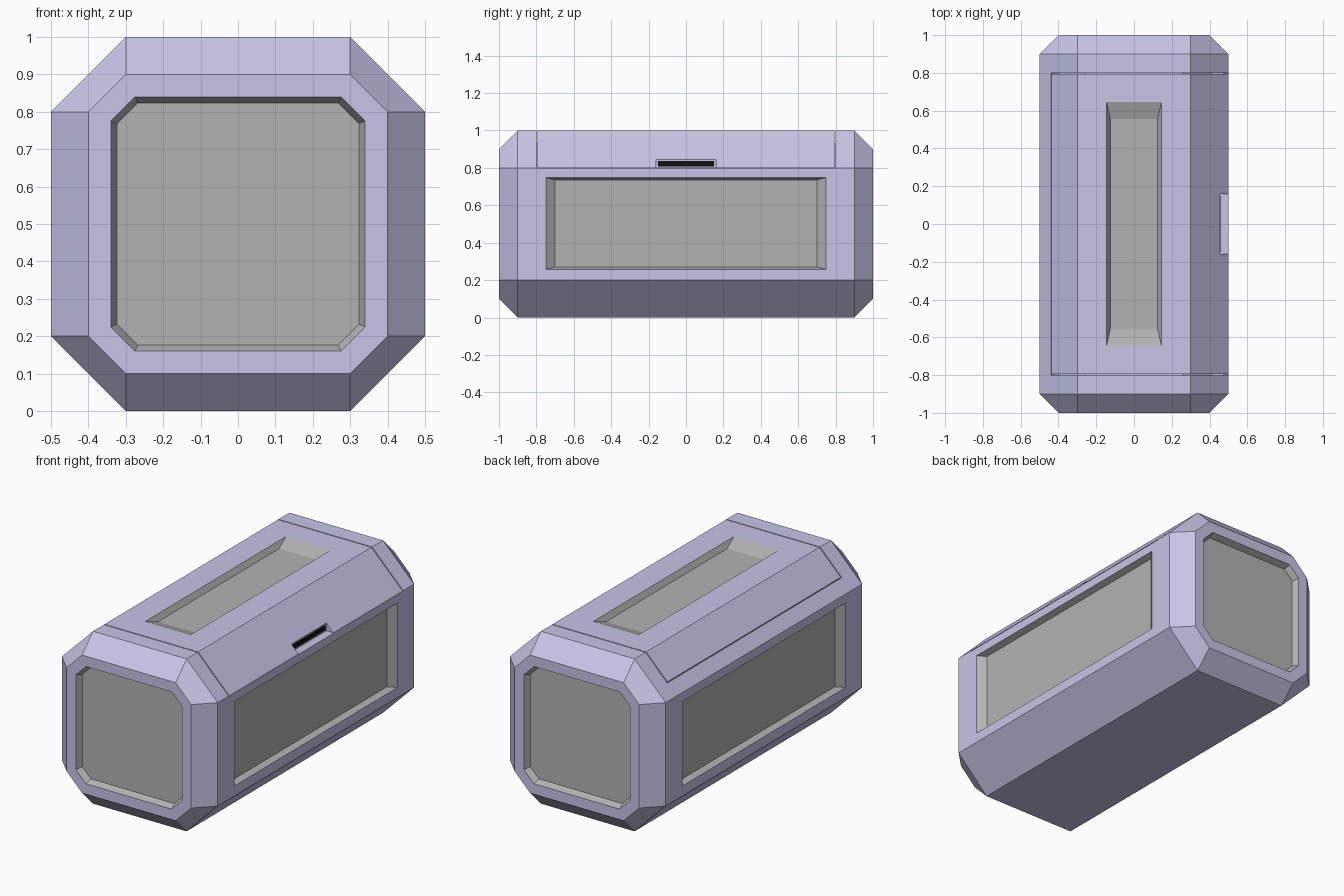
import bpy, bmesh
from mathutils import Vector

if "Cube" in bpy.data.objects:
    bpy.data.objects.remove(bpy.data.objects["Cube"])


def material(name, rgb):
    m = bpy.data.materials.new(name)
    m.diffuse_color = (*rgb, 1)
    m.use_nodes = True
    m.node_tree.nodes["Principled BSDF"].inputs["Base Color"].default_value = m.diffuse_color
    return m


MATS = [material("lavender_shell", (0.57, 0.56, 0.80)),
        material("grey_panel", (0.45, 0.45, 0.45)),
        material("black_slot", (0.005, 0.005, 0.005))]


def loft(name, rings, mat=0):
    """Solid skinned through rings of points, capped at both ends."""
    bm = bmesh.new()
    rows = [[bm.verts.new(p) for p in ring] for ring in rings]
    n = len(rows[0])
    for a, b in zip(rows, rows[1:]):
        for i in range(n):
            j = (i + 1) % n
            bm.faces.new((a[i], a[j], b[j], b[i]))
    bm.faces.new(rows[0])
    bm.faces.new(rows[-1])
    bmesh.ops.recalc_face_normals(bm, faces=bm.faces)
    mesh = bpy.data.meshes.new(name)
    for m in MATS:
        mesh.materials.append(m)
    for f in bm.faces:
        f.material_index = mat
    bm.to_mesh(mesh)
    bm.free()
    ob = bpy.data.objects.new(name, mesh)
    bpy.context.collection.objects.link(ob)
    return ob


def octagon(hx, hz, c):
    q = [(hx, hz - c), (hx - c, hz)]
    return (q + [(-x, z) for x, z in reversed(q)]
            + [(-x, -z) for x, z in q] + [(x, -z) for x, z in reversed(q)])


def rect(hx, hy):
    return [(hx, hy), (-hx, hy), (-hx, -hy), (hx, -hy)]


def prism(name, profile, y, mat=0):
    """XZ profile extruded from -y to y."""
    return loft(name, [[(x, s, z) for x, z in profile] for s in (-y, y)], mat)


def cut(target, cutter):
    mod = target.modifiers.new("cut", 'BOOLEAN')
    mod.operation = 'DIFFERENCE'
    mod.solver = 'EXACT'
    mod.object = cutter
    bpy.context.view_layer.objects.active = target
    bpy.ops.object.modifier_apply(modifier=mod.name)
    bpy.data.objects.remove(cutter)


def recess(target, outer, floor, depth, place):
    """Sunken panel with sloping walls; place(u, v, d) maps to 3D, d = depth."""
    lift = 0.01
    k = lift / depth
    top = [Vector(o) + (Vector(o) - Vector(f)) * k for o, f in zip(outer, floor)]
    rings = [[place(u, v, -lift) for u, v in top],
             [place(u, v, depth) for u, v in floor]]
    cut(target, loft("recess_cutter", rings, 1))


# Octagonal case with chamfered ends
big, small = octagon(0.5, 0.5, 0.2), octagon(0.4, 0.4, 0.1)
body = loft("case_body", [[(x, y, z + 0.5) for x, z in ring]
                          for y, ring in ((-1, small), (-0.9, big), (0.9, big), (1, small))])

# Pocket for the lid, leaving a fine seam around it
cut(body, prism("lid_pocket", [(-0.40, 0.820), (-0.483, 0.903), (-0.3, 1.1), (0.3, 1.1),
                               (0.6, 0.9), (0.6, 0.797), (0.41, 0.797), (0.26, 0.93),
                               (-0.26, 0.93)], 0.80))
lid = prism("lid", [(-0.397, 0.823), (-0.437, 0.863), (-0.3, 1), (0.3, 1),
                    (0.5, 0.8), (0.42, 0.8), (0.27, 0.94), (-0.27, 0.94)], 0.794)

# Sunken grey panels on ends, sides and lid
for s in (-1, 1):
    recess(body, octagon(0.34, 0.34, 0.065), octagon(0.323, 0.323, 0.055), 0.035,
           lambda u, v, d: (u, s * (1 - d), v + 0.5))
    recess(body, rect(0.748, 0.245), rect(0.70, 0.232), 0.035,
           lambda u, v, d: (s * (0.5 - d), u, v + 0.503))
recess(lid, rect(0.145, 0.645), rect(0.125, 0.555), 0.03,
       lambda u, v, d: (u, v, 1 - d))

# Finger notch in the lid's front edge with its dark slot
cut(lid, prism("notch_cutter", [(0.455, 0.78), (0.6, 0.78), (0.6, 0.9), (0.455, 0.9)], 0.16))
prism("latch_slot", [(0.45, 0.808), (0.457, 0.808), (0.457, 0.837), (0.45, 0.837)], 0.15, 2)
